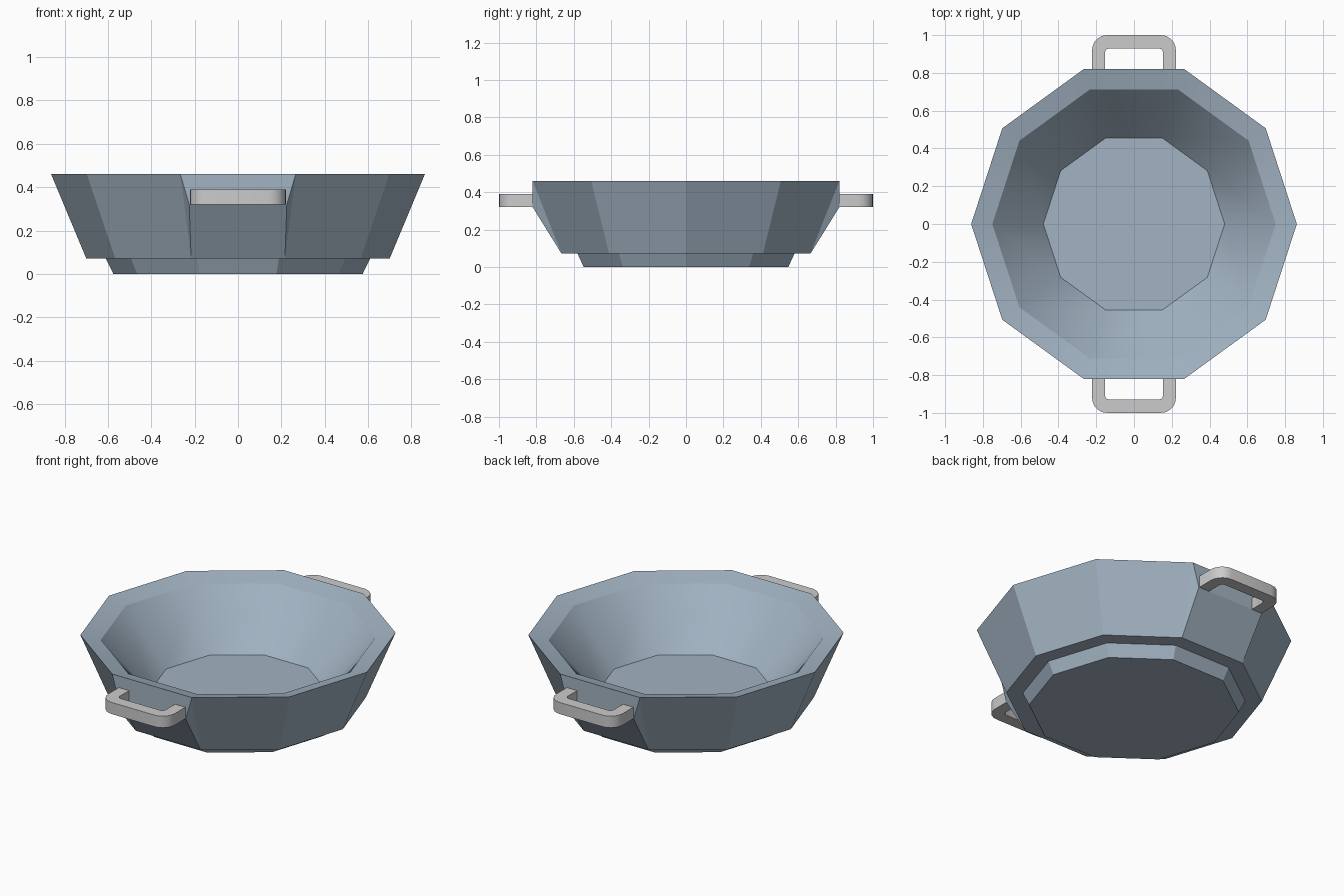
import bpy, bmesh, math

if "Cube" in bpy.data.objects:
    bpy.data.objects.remove(bpy.data.objects["Cube"])

SIDES = 10


def make_object(name, bm, angle):
    bmesh.ops.recalc_face_normals(bm, faces=bm.faces)
    mesh = bpy.data.meshes.new(name)
    bm.to_mesh(mesh)
    bm.free()
    ob = bpy.data.objects.new(name, mesh)
    bpy.context.collection.objects.link(ob)
    bpy.ops.object.select_all(action='DESELECT')
    ob.select_set(True)
    bpy.context.view_layer.objects.active = ob
    bpy.ops.object.shade_smooth_by_angle(angle=math.radians(angle))
    return ob


# Bowl: ten-sided profile (radius, height) from foot, over the rim, to the inner floor
profile = [(0.575, 0), (0.61, 0.072), (0.70, 0.072), (0.862, 0.46), (0.75, 0.43), (0.48, 0.12)]
WALL = 2             # profile segment of the outer wall
PADS = {2: 1, 7: -1}  # wall sides carrying a handle, with their y direction

bm = bmesh.new()
rings = [[bm.verts.new((r * math.cos(math.tau * i / SIDES), r * math.sin(math.tau * i / SIDES), z))
          for i in range(SIDES)] for r, z in profile]
for s in range(len(profile) - 1):
    for i in range(SIDES):
        j = (i + 1) % SIDES
        a, b, c, d = rings[s][i], rings[s][j], rings[s + 1][j], rings[s + 1][i]
        if s == WALL and i in PADS:
            # upright handle pad with a sloped face below and a triangle each side
            k = PADS[i]
            p = bm.verts.new((0.225 * k, d.co.y, 0.32))
            q = bm.verts.new((-0.225 * k, d.co.y, 0.32))
            for f in ((p, q, c, d), (a, b, q, p), (a, p, d), (b, c, q)):
                bm.faces.new(f)
        else:
            bm.faces.new((a, b, c, d))
bm.faces.new(rings[0][::-1])
bm.faces.new(rings[-1])
bowl = make_object("bowl", bm, 30)
mat = bpy.data.materials.new("slate_blue")
mat.diffuse_color = (0.36, 0.45, 0.54, 1)
mat.use_nodes = True
mat.node_tree.nodes["Principled BSDF"].inputs["Base Color"].default_value = mat.diffuse_color
bowl.data.materials.append(mat)


# Handles: extruded U shapes with rounded corners
def corner(x, y, r, n):
    pts = []
    for t in range(n + 1):
        a = math.pi / 2 * t / n
        pts.append((x - r + r * math.cos(a), y - r + r * math.sin(a)))
    return pts


def u_line(half, end, r, n):
    right = [(half, 0.80)] + corner(half, end, r, n)
    return right + [(-x, y) for x, y in reversed(right)]


outline = u_line(0.222, 1.0, 0.08, 5) + u_line(0.153, 0.93, 0.02, 2)[::-1]
for name, k in (("back_handle", 1), ("front_handle", -1)):
    bm = bmesh.new()
    face = bm.faces.new([bm.verts.new((x, y * k, 0.32)) for x, y in outline])
    ext = bmesh.ops.extrude_face_region(bm, geom=[face], use_keep_orig=True)
    top = [v for v in ext["geom"] if isinstance(v, bmesh.types.BMVert)]
    bmesh.ops.translate(bm, verts=top, vec=(0, 0, 0.07))
    make_object(name, bm, 50)
